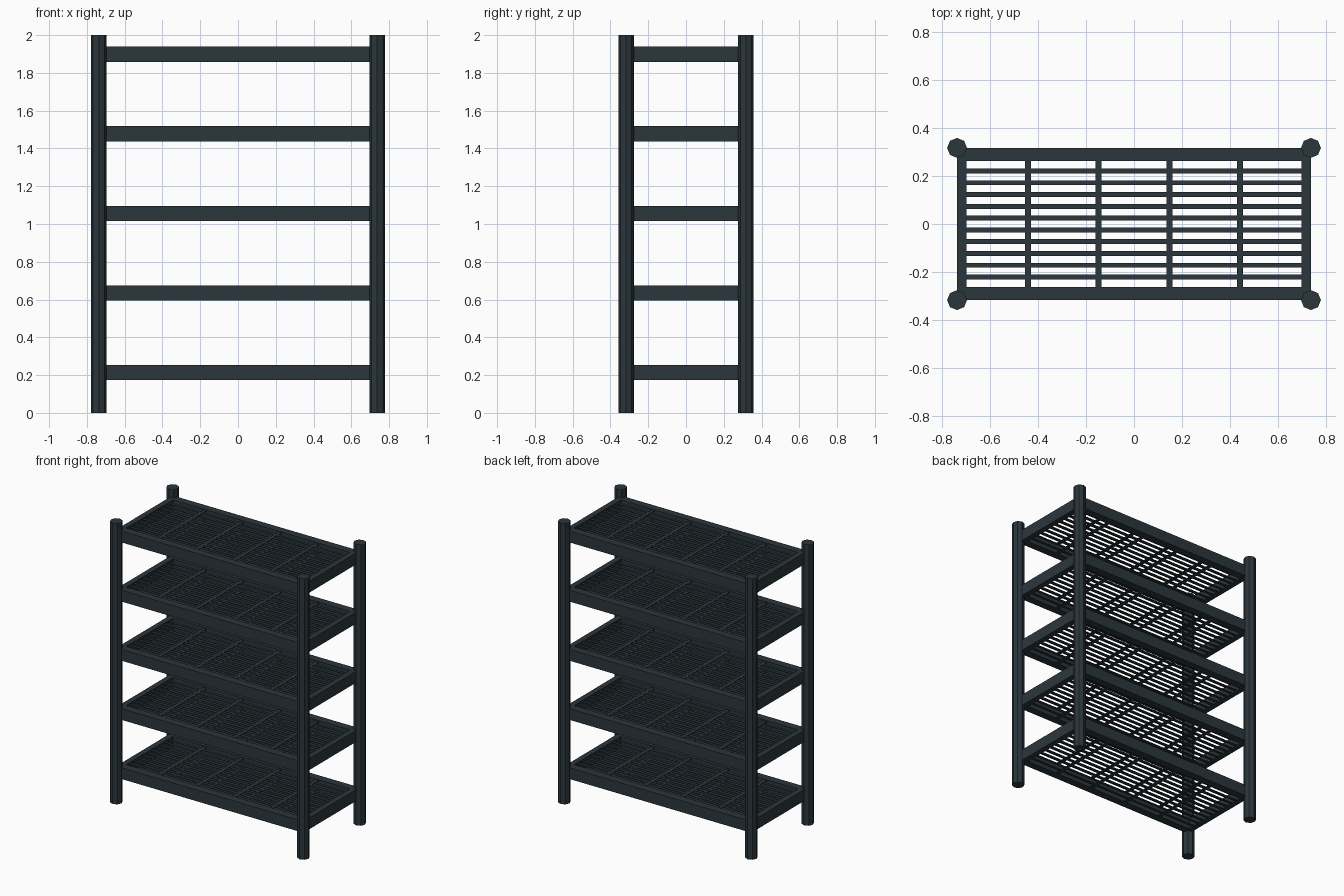
import bpy
import math

if "Cube" in bpy.data.objects:
    bpy.data.objects.remove(bpy.data.objects["Cube"])

PX, PY = 0.737, 0.317        # post centres
SIDE_W, LONG_W, RAIL_H = 0.04, 0.055, 0.081
WIRE, THICK = 0.02, 0.004

steel = bpy.data.materials.new("dark slate steel")
steel.diffuse_color = (0.024, 0.037, 0.044, 1.0)
steel.use_nodes = True
steel.node_tree.nodes["Principled BSDF"].inputs["Base Color"].default_value = steel.diffuse_color


def box(name, lo, hi):
    """Axis-aligned box between two corners."""
    x0, y0, z0 = lo
    x1, y1, z1 = hi
    verts = [(x, y, z) for z in (z0, z1) for x, y in ((x0, y0), (x1, y0), (x1, y1), (x0, y1))]
    faces = [(3, 2, 1, 0), (4, 5, 6, 7), (0, 1, 5, 4), (1, 2, 6, 5), (2, 3, 7, 6), (3, 0, 4, 7)]
    mesh = bpy.data.meshes.new(name)
    mesh.from_pydata(verts, [], faces)
    mesh.materials.append(steel)
    obj = bpy.data.objects.new(name, mesh)
    bpy.context.collection.objects.link(obj)
    return obj


# Four octagonal corner posts
for sx, side in ((-1, "left"), (1, "right")):
    for sy, end in ((-1, "front"), (1, "back")):
        bpy.ops.mesh.primitive_cylinder_add(vertices=8, radius=0.0415, depth=2.0,
                                            location=(sx * PX, sy * PY, 1.0))
        post = bpy.context.object
        post.name = f"{end}_{side}_post"
        post.data.materials.append(steel)

# Five shelves
for i in range(5):
    z0 = 0.173 + i * 0.4212
    z1 = z0 + RAIL_H
    tag = f"shelf_{i + 1}"

    # Long and short frame rails, outer faces on the post centre lines
    for s, side in ((-1, "front"), (1, "back")):
        a, b = sorted((s * PY, s * (PY - LONG_W)))
        box(f"{tag}_{side}_rail", (-PX, a, z0), (PX, b, z1))
    for s, side in ((-1, "left"), (1, "right")):
        a, b = sorted((s * PX, s * (PX - SIDE_W)))
        box(f"{tag}_{side}_rail", (a, -PY + LONG_W, z0), (b, PY - LONG_W, z1))

    # Upper and lower grids of flat strips
    for level, z in (("lower", z0 + 0.002), ("upper", z0 + 0.0715)):
        for k in range(10):
            y = -0.2205 + k * 0.049
            box(f"{tag}_{level}_strip_{k + 1}", (-PX + 0.03, y - WIRE / 2, z),
                (PX - 0.03, y + WIRE / 2, z + THICK))
        for k in range(1, 5):
            x = -PX + k * 2 * PX / 5
            box(f"{tag}_{level}_cross_strip_{k}", (x - 0.0125, -PY + 0.04, z - 0.001),
                (x + 0.0125, PY - 0.04, z + THICK + 0.001))
